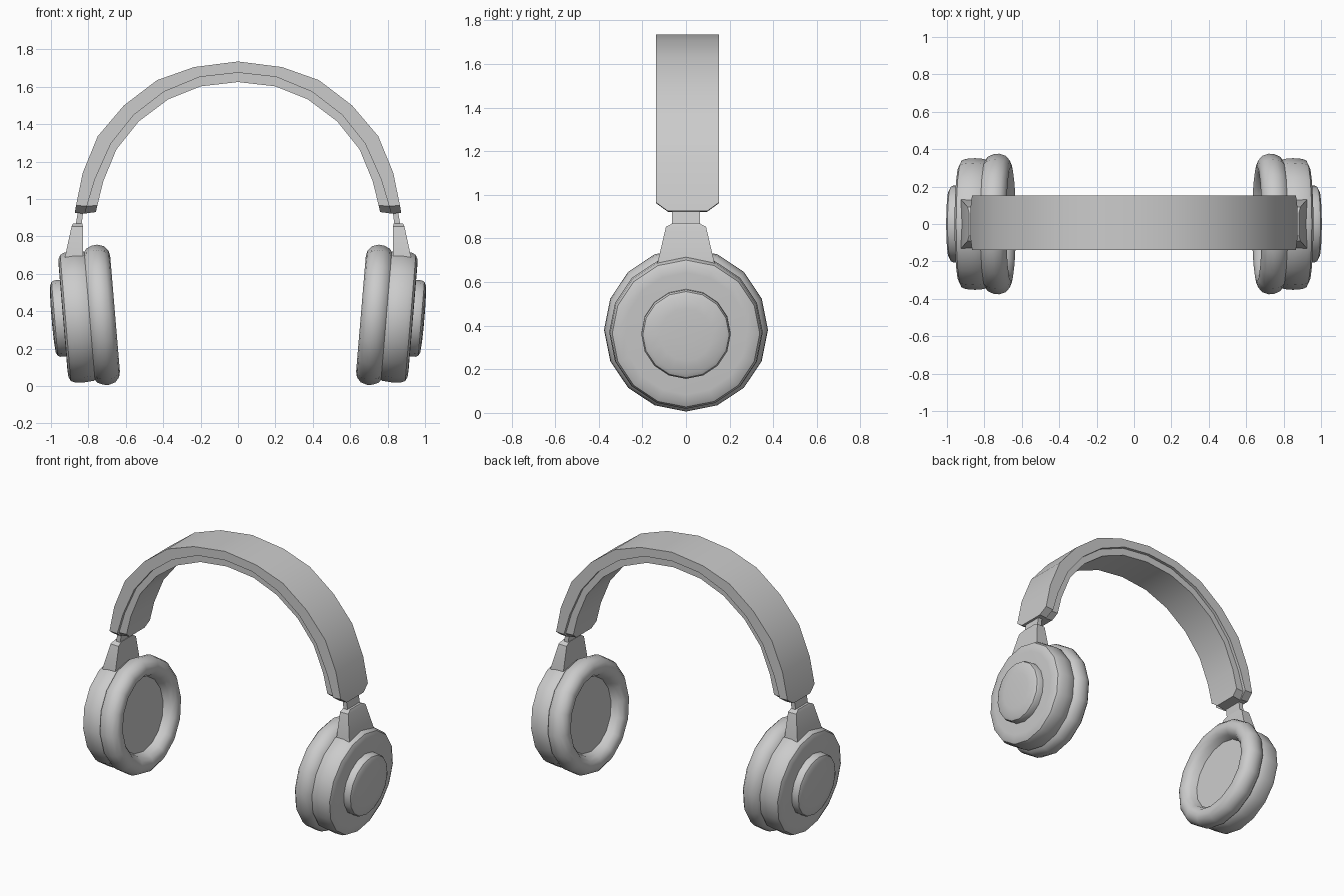
import bpy, bmesh, math
from mathutils import Vector, Matrix

if "Cube" in bpy.data.objects:
    bpy.data.objects.remove(bpy.data.objects["Cube"])


def loft(name, rings, mirror=True, angle=32):
    """Skin a list of equal-length point rings, cap both ends."""
    bm = bmesh.new()
    vs = [[bm.verts.new(p) for p in ring] for ring in rings]
    n = len(vs[0])
    for a, b in zip(vs, vs[1:]):
        for i in range(n):
            j = (i + 1) % n
            bm.faces.new((a[i], a[j], b[j], b[i]))
    bm.faces.new(vs[0])
    bm.faces.new(vs[-1])
    bmesh.ops.recalc_face_normals(bm, faces=bm.faces)
    me = bpy.data.meshes.new(name)
    bm.to_mesh(me)
    bm.free()
    for p in me.polygons:
        p.use_smooth = True
    me.set_sharp_from_angle(angle=math.radians(angle))
    ob = bpy.data.objects.new(name, me)
    bpy.context.collection.objects.link(ob)
    if mirror:
        ob.modifiers.new("Mirror", "MIRROR").use_mirror_merge = False
    return ob


# Ear cups: profiles (radius, offset outward) turned about a tilted axis
TILT = Matrix.Translation((0.791, 0, 0.375)) @ Matrix.Rotation(math.radians(4.8), 4, 'Y')


def turned(name, profile, sides=16):
    rings = []
    for r, t in profile:
        rings.append([TILT @ Vector((t, r * math.sin(a), r * math.cos(a)))
                      for a in (2 * math.pi * k / sides for k in range(sides))])
    return loft(name, rings)


turned("ear_cushion", [(0.34, 0.005), (0.36, -0.01), (0.373, -0.04), (0.376, -0.07),
                       (0.365, -0.105), (0.34, -0.127), (0.31, -0.134), (0.28, -0.125),
                       (0.257, -0.1), (0.243, -0.06)])
turned("cup_shell", [(0.335, -0.01), (0.348, 0.01), (0.352, 0.06), (0.348, 0.11),
                     (0.338, 0.132), (0.315, 0.143), (0.28, 0.145)])
turned("cup_cap", [(0.205, 0.13), (0.205, 0.175), (0.198, 0.19), (0.18, 0.199),
                   (0.12, 0.204), (0.05, 0.206)])


# Headband: outer strap and inner pad, right half of each edge path, top to tip
def full(path):
    return [(-x, z) for x, z in reversed(path[1:])] + path


OUTER = full([(0, 1.735), (0.235, 1.705), (0.433, 1.635), (0.61, 1.5), (0.75, 1.335),
              (0.83, 1.14), (0.866, 0.965), (0.873, 0.925)])
MIDDLE = full([(0, 1.675), (0.205, 1.652), (0.396, 1.573), (0.556, 1.45), (0.68, 1.295),
               (0.765, 1.105), (0.808, 0.962), (0.818, 0.922)])
INNER = full([(0, 1.625), (0.2, 1.602), (0.372, 1.533), (0.53, 1.415), (0.65, 1.265),
              (0.72, 1.095), (0.752, 0.965), (0.76, 0.93)])


def band(name, top, low, half, tip, yc=0.007):
    rings = []
    for i, ((x1, z1), (x2, z2)) in enumerate(zip(top, low)):
        h = tip if i in (0, len(top) - 1) else half
        rings.append([(x1, yc - h, z1), (x1, yc + h, z1), (x2, yc + h, z2), (x2, yc - h, z2)])
    loft(name, rings, mirror=False)


band("headband_strap", OUTER, MIDDLE, 0.145, 0.09)
band("headband_pad", MIDDLE, INNER, 0.125, 0.08)


# Slider stems and yokes: stacked rectangles (z, x inner, x outer, half depth)
def stacked(name, levels):
    loft(name, [[(x1, -h, z), (x2, -h, z), (x2, h, z), (x1, h, z)]
                for z, x1, x2, h in levels], angle=15)


stacked("slider_stem", [(0.95, 0.825, 0.853, 0.065), (0.85, 0.838, 0.87, 0.065)])
stacked("yoke", [(0.87, 0.832, 0.882, 0.06), (0.853, 0.829, 0.89, 0.092),
                 (0.69, 0.828, 0.925, 0.13), (0.65, 0.828, 0.925, 0.13)])
